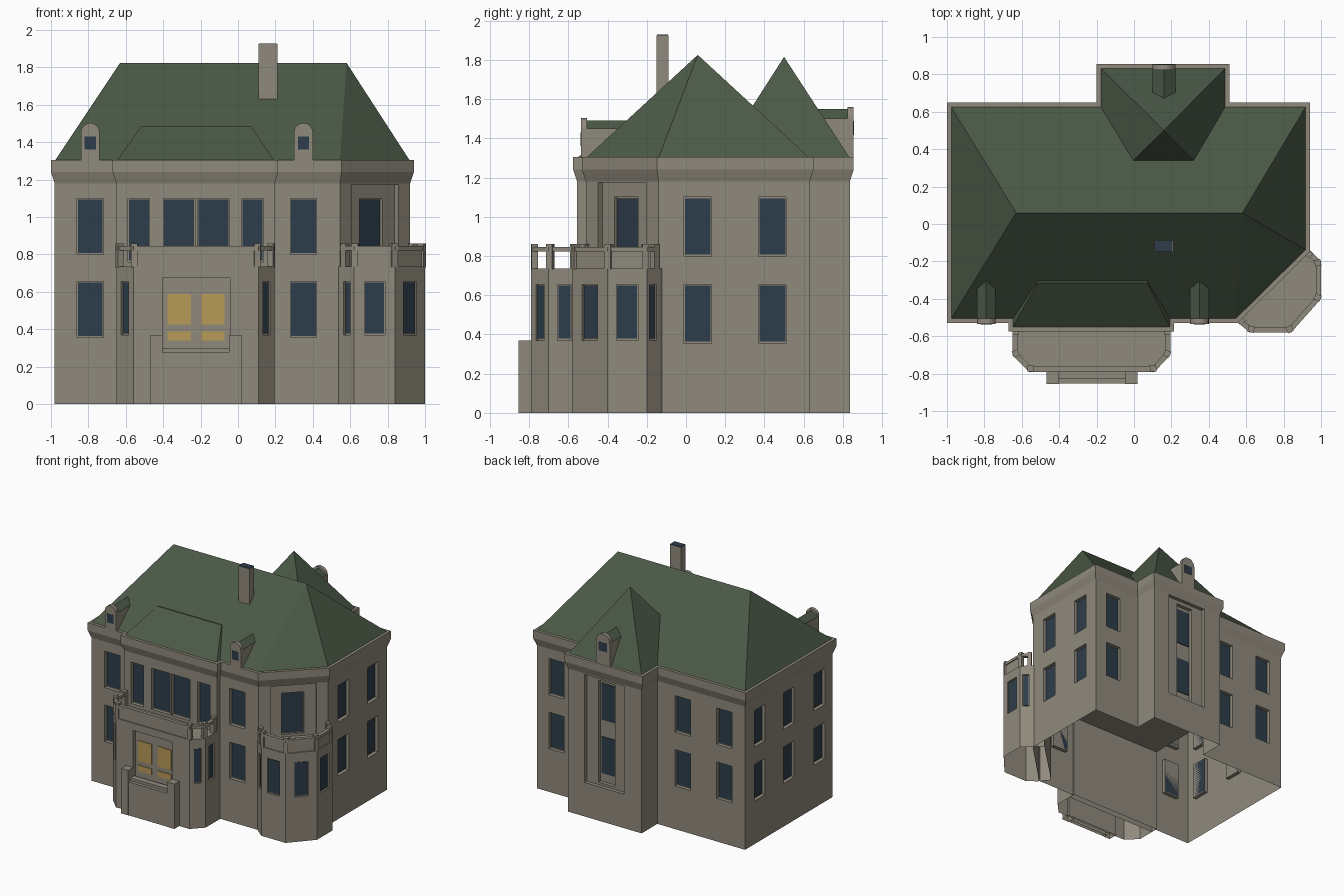
import bpy, bmesh, math
from mathutils import Matrix, Vector

if "Cube" in bpy.data.objects:
    bpy.data.objects.remove(bpy.data.objects["Cube"])


def mat(name, rgb):
    m = bpy.data.materials.new(name)
    m.diffuse_color = (*rgb, 1)
    m.use_nodes = True
    m.node_tree.nodes["Principled BSDF"].inputs["Base Color"].default_value = m.diffuse_color
    return m


STONE = mat("stone", (0.280, 0.254, 0.203))
GREEN = mat("roof_green", (0.070, 0.101, 0.062))
GLASS = mat("window_blue", (0.027, 0.046, 0.068))
GOLD = mat("door_gold", (0.48, 0.325, 0.098))


def finish(bm, name, *mats, normals=True):
    if normals:
        bmesh.ops.recalc_face_normals(bm, faces=bm.faces)
    me = bpy.data.meshes.new(name)
    bm.to_mesh(me)
    bm.free()
    for m in mats:
        me.materials.append(m)
    ob = bpy.data.objects.new(name, me)
    bpy.context.scene.collection.objects.link(ob)
    return ob


def box(bm, x, y, z0, z1, w, d, a=-90):
    """Box whose depth d runs along direction a (degrees)."""
    m = (Matrix.Translation((x, y, (z0 + z1) / 2)) @ Matrix.Rotation(math.radians(a - 90), 4, 'Z')
         @ Matrix.Diagonal((w, d, z1 - z0, 1)))
    bmesh.ops.create_cube(bm, size=1, matrix=m)


def offset(poly, d):
    out = []
    for i, p in enumerate(poly):
        p, a, b = Vector(p), Vector(poly[i - 1]), Vector(poly[(i + 1) % len(poly)])
        u, v = (p - a).normalized(), (b - p).normalized()
        n1, n2 = Vector((u.y, -u.x)), Vector((v.y, -v.x))
        out.append(p + (n1 + n2) * d / (1 + n1.dot(n2)))
    return out


def loft(bm, poly, rings, caps=True, skip_last=False):
    """Rings of (offset, z) around a plan; capped, or closed to a loop."""
    vs = [[bm.verts.new((p.x, p.y, z)) for p in offset(poly, d)] for d, z in rings]
    n = len(poly)
    for k in range(len(vs) - 1 if caps else len(vs)):
        lo, hi = vs[k], vs[(k + 1) % len(vs)]
        for i in range(n - skip_last):
            j = (i + 1) % n
            bm.faces.new((lo[i], lo[j], hi[j], hi[i]))
    if caps:
        bm.faces.new(vs[0][::-1])
        bm.faces.new(vs[-1])


def shell(name, verts, faces, *mats):
    bm = bmesh.new()
    vs = [bm.verts.new(v) for v in verts]
    for f in faces:
        bm.faces.new([vs[i] for i in f])
    return finish(bm, name, *mats)


glass_bm = bmesh.new()


def hole(cut, x, y, a, w, z0, z1, depth=0.03, glass=True):
    box(cut, x, y, z0, z1, w, 2 * depth, a)
    if glass:
        r, k = math.radians(a), depth - 0.003
        box(glass_bm, x - math.cos(r) * k, y - math.sin(r) * k, z0 + .008, z1 - .006, w - .008, .006, a)


def edge_hole(cut, p, q, w, z0, z1, t=0.5, **kw):
    dx, dy = q[0] - p[0], q[1] - p[1]
    hole(cut, p[0] + dx * t, p[1] + dy * t, math.degrees(math.atan2(-dx, dy)), w, z0, z1, **kw)


def carved(name, plan, top, cut):
    """Extruded plan with window recesses cut in and an open underside."""
    bm = bmesh.new()
    loft(bm, plan, [(0, 0), (0, top)])
    ob = finish(bm, name, STONE)
    cutter = finish(cut, name + "_cutter", STONE)
    m = ob.modifiers.new("recesses", 'BOOLEAN')
    m.operation, m.solver, m.use_self, m.object = 'DIFFERENCE', 'EXACT', True, cutter
    bpy.context.view_layer.objects.active = ob
    bpy.ops.object.modifier_apply(modifier=m.name)
    bpy.data.objects.remove(cutter)
    bm = bmesh.new()
    bm.from_mesh(ob.data)
    bmesh.ops.delete(bm, geom=[f for f in bm.faces if f.calc_center_median().z < .001], context='FACES')
    bm.to_mesh(ob.data)
    bm.free()
    return ob


# main walls with their windows
PLAN = [(-.98, -.51), (-.65, -.51), (-.65, -.555), (.195, -.555), (.195, -.51), (.545, -.51), (.92, -.14),
        (.92, .63), (.49, .63), (.49, .835), (-.18, .835), (-.18, .63), (-.98, .63)]
LOW, HIGH = (.355, .655), (.80, 1.10)
cut = bmesh.new()
for z in (LOW, HIGH):
    for x in (-.79, .35):
        hole(cut, x, -.51, -90, .14, *z)
    for x in (-.79, -.41, .74):
        hole(cut, x, .63, 90, .14, *z)
    for y in (.06, .44):
        hole(cut, .92, y, 0, .14, *z)
    for y in (-.34, .06, .44):
        hole(cut, -.98, y, 180, .14, *z)
for x, w in ((-.53, .115), (-.315, .168), (-.132, .168), (.078, .115)):
    hole(cut, x, -.555, -90, w, .76, 1.10)
# stepped niches: corner balcony door and tall rear stair window
edge_hole(cut, PLAN[5], PLAN[6], .35, .74, 1.175, depth=.03, glass=False)
edge_hole(cut, PLAN[5], PLAN[6], .17, .76, 1.10, depth=.05)
hole(cut, .16, .835, 90, .36, .28, 1.17, .03, False)
hole(cut, .16, .835, 90, .15, .30, 1.14, .06, False)
for z in ((.37, .67), (.81, 1.11)):
    box(glass_bm, .16, .778, *z, .13, .008)
carved("main_walls", PLAN, 1.20, cut)

# flared cornice
bm = bmesh.new()
loft(bm, PLAN, [(0, 1.18), (.02, 1.24), (.02, 1.305), (-.004, 1.305), (-.004, 1.19)], caps=False)
finish(bm, "cornice", STONE)

# floor of the upper front room, seen through the open underside
shell("upper_room_floor", [(-.65, -.555, .70), (.195, -.555, .70), (.195, -.08, .70), (-.65, -.08, .70)],
      [(3, 2, 1, 0)], STONE)

# porch and corner bay
PORCH = [(-.65, -.5), (-.65, -.70), (-.56, -.79), (.11, -.79), (.195, -.70), (.195, -.5)]
BAY = [(.48, -.44), (.545, -.52), (.62, -.58), (.84, -.58), (1, -.4), (1, -.2), (.935, -.135), (.86, -.07)]
cut = bmesh.new()
for i, w, t in ((0, .07, .6), (1, .055, .5), (3, .055, .5), (4, .07, .4)):
    edge_hole(cut, PORCH[i], PORCH[i + 1], w, .37, .655, t, depth=.015)
hole(cut, -.223, -.79, -90, .36, .275, .675, .03, False)
carved("porch", PORCH, .735, cut)
cut = bmesh.new()
for i, w in ((1, .045), (2, .11), (3, .105), (4, .11), (5, .05)):
    edge_hole(cut, BAY[i], BAY[i + 1], w, .37, .655, depth=.015)
carved("corner_bay", BAY, .735, cut)

# balcony rails, posts and solid panels on the long sides
PORCH_RAIL = [(-.65, -.556)] + PORCH[1:5] + [(.195, -.556)]
BAY_RAIL = BAY[1:7]
for name, plan, solid in (("porch", PORCH_RAIL, (2,)), ("bay", BAY_RAIL, (1, 2, 3))):
    bm = bmesh.new()
    loft(bm, plan, [(0, .822), (0, .845), (-.028, .845), (-.028, .822)], caps=False, skip_last=True)
    inner = offset(plan, -.018)
    for i in range(len(plan)):
        d = inner[min(i + 1, len(plan) - 1)] - inner[max(i - 1, 0)]
        box(bm, *inner[i], .73, .86, .034, .034, math.degrees(math.atan2(-d.x, d.y)))
    for i in solid:
        d, c = inner[i + 1] - inner[i], (inner[i] + inner[i + 1]) / 2
        box(bm, *c, .73, .825, d.length, .02, math.degrees(math.atan2(-d.x, d.y)))
    finish(bm, name + "_balcony_rail", STONE)

# entrance steps and side blocks
bm = bmesh.new()
for x in (-.435, -.015):
    box(bm, x, -.815, 0, .37, .065, .08)
box(bm, -.225, -.80, 0, .297, .37, .05)
box(bm, -.225, -.82, 0, .275, .37, .065)
bmesh.ops.delete(bm, geom=[f for f in bm.faces if f.calc_center_median().z < .001], context='FACES')
finish(bm, "entrance_steps", STONE, normals=False)

# door panes
bm = bmesh.new()
for x in (-.315, -.135):
    box(bm, x, -.762, .425, .59, .125, .008)
    box(bm, x, -.762, .34, .388, .125, .008)
finish(bm, "door_panes", GOLD)

# roofs
Z = 1.30
shell("main_roof",
      [(-.98, -.51, Z), (.545, -.51, Z), (.92, -.14, Z), (.92, .63, Z), (-.98, .63, Z),
       (-.63, .06, 1.825), (.58, .06, 1.825)],
      [(0, 1, 6, 5), (1, 2, 6), (2, 3, 6), (3, 4, 5, 6), (4, 0, 5)], GREEN)
shell("rear_wing_roof",
      [(-.18, .17, Z), (.49, .17, Z), (.49, .835, Z), (-.18, .835, Z), (.16, .5, 1.815)],
      [(0, 1, 4), (1, 2, 4), (2, 3, 4), (3, 0, 4)], GREEN)
shell("front_roof",
      [(-.65, -.555, Z), (.195, -.555, Z), (.195, -.2, Z), (-.65, -.2, Z),
       (-.515, -.315, 1.488), (.07, -.315, 1.488), (.07, -.25, 1.488), (-.515, -.25, 1.488)],
      [(0, 1, 5, 4), (1, 2, 6, 5), (3, 0, 4, 7), (4, 5, 6, 7)], GREEN)


# dormers: arched front and small gable roof
def dormer(name, x, y, s, r, top, ridge, eave, back):
    bm = bmesh.new()
    prof = [(-r, 1.30), (r, 1.30)] + [(r * math.cos(t * math.pi / 10), top - r + r * math.sin(t * math.pi / 10))
                                      for t in range(11)]
    f = bm.faces.new([bm.verts.new((x + px, y, pz)) for px, pz in prof])
    g = bmesh.ops.extrude_face_region(bm, geom=[f])['geom']
    bmesh.ops.translate(bm, verts=[v for v in g if isinstance(v, bmesh.types.BMVert)], vec=(0, -s * .03, 0))
    finish(bm, name + "_front", STONE)
    q = [(-r, 1.28), (r, 1.28), (r, eave), (0, ridge), (-r, eave)]
    ob = shell(name + "_roof", [(x + px, yy, pz) for yy in (y - s * .025, back) for px, pz in q],
               [(i, (i + 1) % 5, (i + 1) % 5 + 5, i + 5) for i in range(5)] + [(0, 1, 2, 3, 4), (5, 6, 7, 8, 9)],
               STONE, GREEN)
    for p in ob.data.polygons:
        p.material_index = int(p.normal.z > .3)
    box(glass_bm, x, y, top - .143, top - .073, r * 1.2, .005)


dormer("left_dormer", -.79, -.535, -1, .05, 1.503, 1.49, 1.45, -.28)
dormer("right_dormer", .35, -.535, -1, .05, 1.503, 1.49, 1.45, -.28)
dormer("rear_dormer", .16, .853, 1, .062, 1.56, 1.55, 1.50, .65)

# chimney with dark flue
bm = bmesh.new()
box(bm, .16, -.12, 1.5, 1.925, .10, .062)
finish(bm, "chimney", STONE)
box(glass_bm, .16, -.12, 1.922, 1.929, .094, .057)

finish(glass_bm, "window_glass", GLASS)
